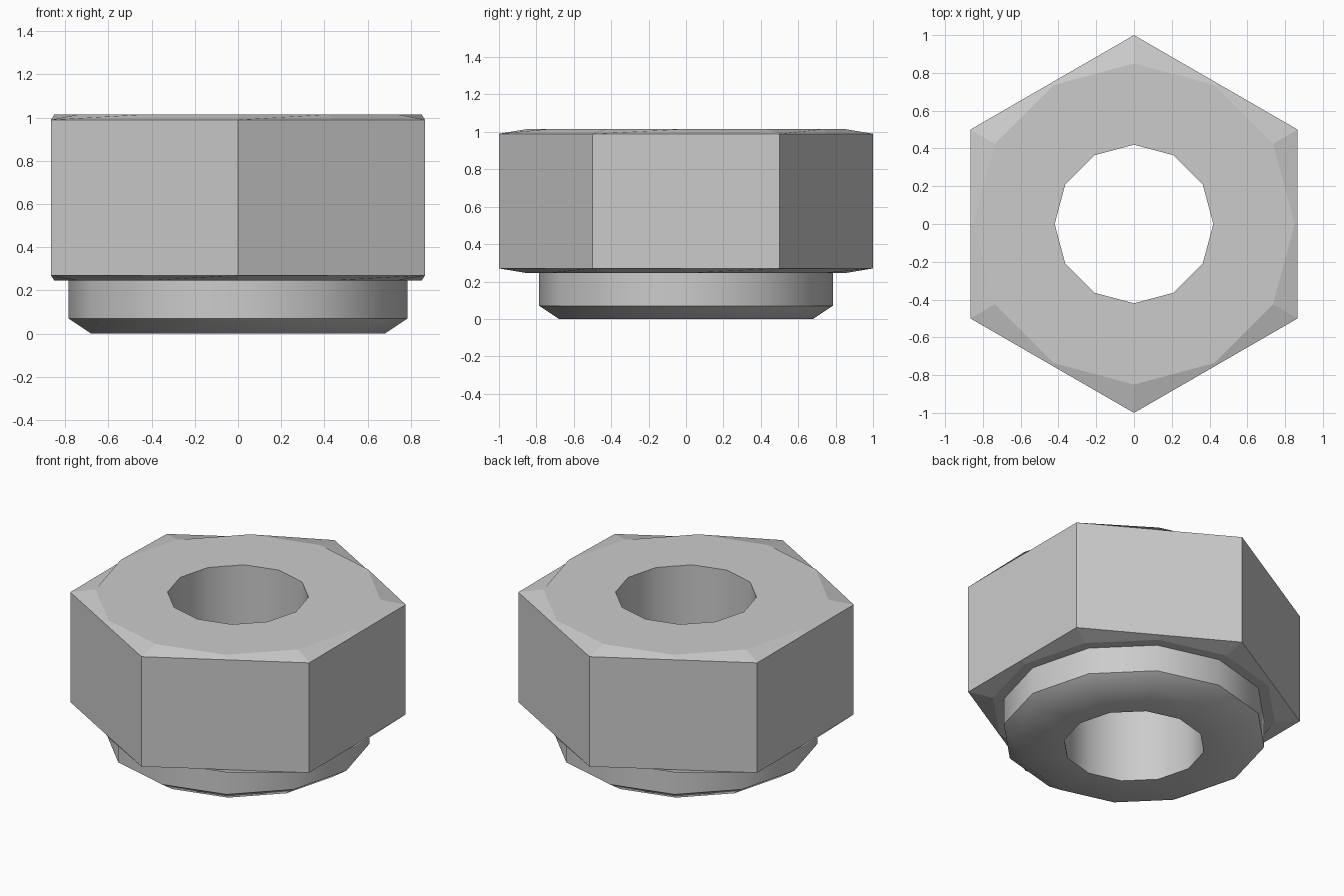
import bpy
import bmesh
from math import cos, sin, radians

SIDES = 12
HOLE, COLLAR, RIM = 0.42, 0.785, 0.85
SEAM, TOP = 0.245, 1.015

if "Cube" in bpy.data.objects:
    bpy.data.objects.remove(bpy.data.objects["Cube"])

steel = bpy.data.materials.new("grey_steel")
steel.use_nodes = True
grey = (0.6, 0.6, 0.6, 1)
steel.diffuse_color = grey
steel.node_tree.nodes["Principled BSDF"].inputs["Base Color"].default_value = grey


def ring(bm, radius, z, hexagon=False):
    """Twelve points; for a hexagon every other one is the middle of a side."""
    verts = []
    for i in range(SIDES):
        a = radians(30 * i)
        r = radius * cos(radians(30)) if hexagon and i % 2 == 0 else radius
        verts.append(bm.verts.new((r * cos(a), r * sin(a), z)))
    return verts


def loft(name, profile):
    """Bridge the rings of a profile into an open shell."""
    bm = bmesh.new()
    rings = [ring(bm, *p) for p in profile]
    for low, high in zip(rings, rings[1:]):
        for i in range(SIDES):
            j = (i + 1) % SIDES
            bm.faces.new((low[i], low[j], high[j], high[i]))
    mesh = bpy.data.meshes.new(name)
    bm.to_mesh(mesh)
    bm.free()
    mesh.materials.append(steel)
    obj = bpy.data.objects.new(name, mesh)
    bpy.context.collection.objects.link(obj)
    bpy.ops.object.select_all(action="DESELECT")
    obj.select_set(True)
    bpy.context.view_layer.objects.active = obj
    bpy.ops.object.shade_smooth_by_angle(angle=radians(40))
    return obj


# Hexagonal body with chamfered corners and the upper part of the bore
body = loft("hex_body", [
    (COLLAR, SEAM), (RIM, SEAM),
    (1, 0.27, True), (1, 0.99, True),
    (RIM, TOP), (HOLE, TOP), (HOLE, SEAM),
])
# Only the bore is rounded; the hexagon keeps crisp flat faces
for face in body.data.polygons:
    face.use_smooth = face.center.xy.length < HOLE

# Round collar below, with its bevelled rim and the rest of the bore
loft("collar", [
    (HOLE, SEAM), (HOLE, 0), (0.68, 0), (COLLAR, 0.07), (COLLAR, SEAM),
])
